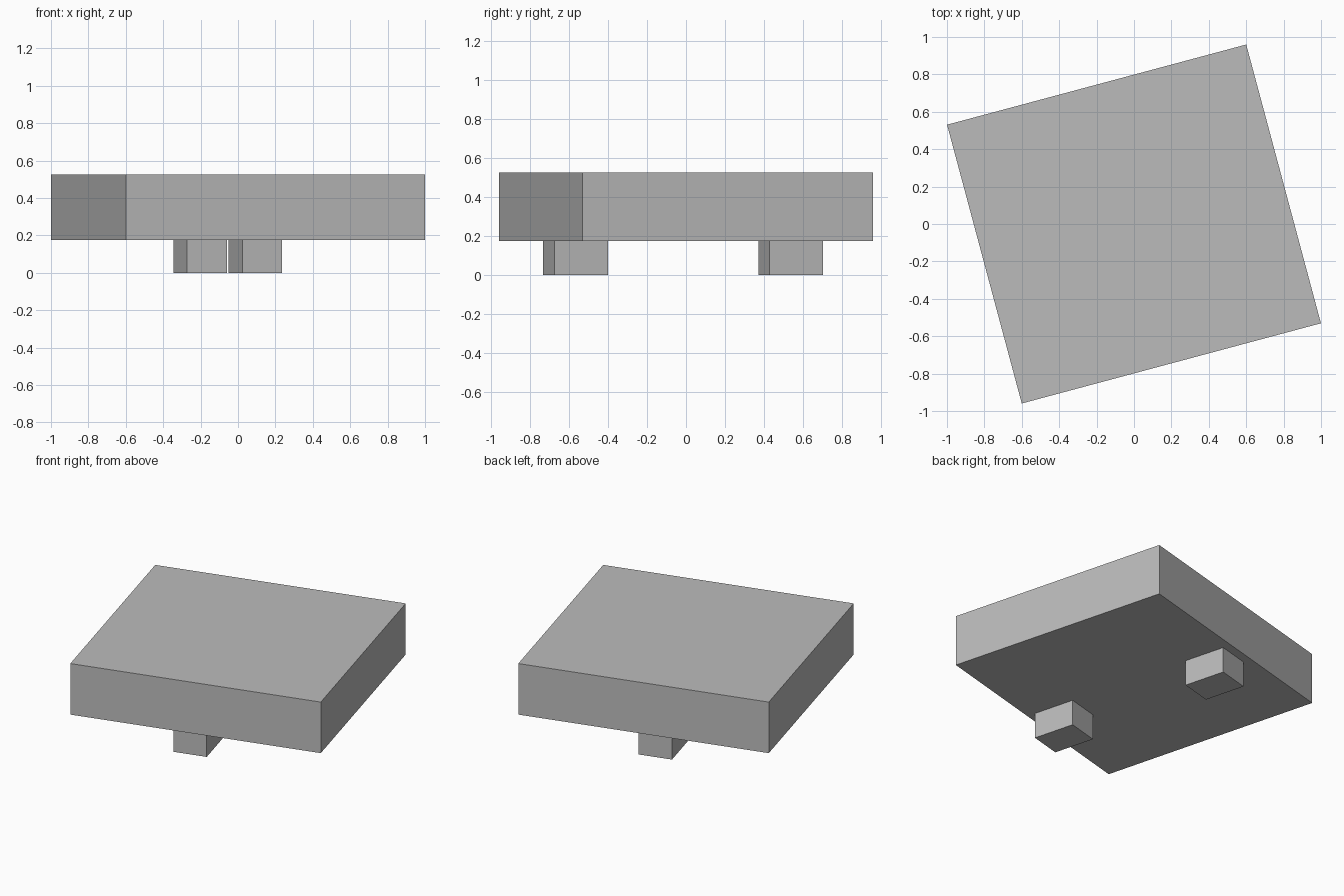
import bpy
from math import radians
from mathutils import Matrix

cube = bpy.data.objects.get("Cube")
if cube:
    bpy.data.objects.remove(cube, do_unlink=True)

TURN = Matrix.Rotation(radians(15), 4, 'Z')

grey = bpy.data.materials.new("plain_grey")
grey.use_nodes = True
grey.diffuse_color = (0.5, 0.5, 0.5, 1)
grey.node_tree.nodes["Principled BSDF"].inputs["Base Color"].default_value = (0.5, 0.5, 0.5, 1)


def box(name, size, centre):
    """Flat-faced box, placed in the turned frame of the slab."""
    bpy.ops.mesh.primitive_cube_add(size=1)
    ob = bpy.context.object
    ob.name = ob.data.name = name
    ob.data.transform(TURN @ Matrix.Translation(centre) @ Matrix.Diagonal((*size, 1)))
    ob.data.materials.append(grey)
    return ob


# Thick slab
box("slab", (1.656, 1.543, 0.35), (0, 0, 0.35))

# Front and back feet under the slab
for name, side in (("front_foot", -1), ("back_foot", 1)):
    box(name, (0.22, 0.285, 0.175), (-0.057, side * 0.571, 0.0875))
